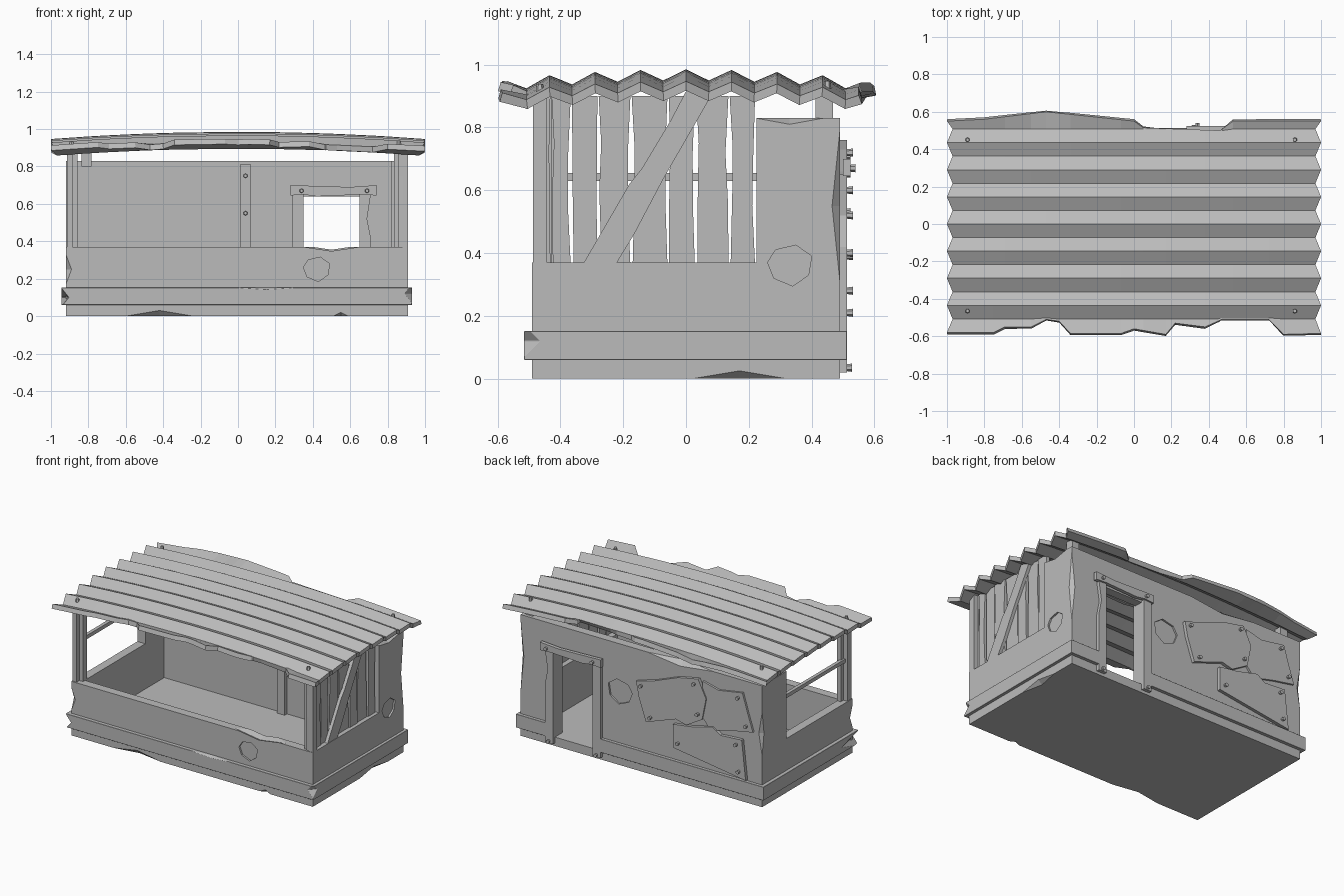
import bpy, bmesh, random
from mathutils import Matrix

random.seed(4)
scene = bpy.context.scene
if "Cube" in bpy.data.objects:
    bpy.data.objects.remove(bpy.data.objects["Cube"])

grey = bpy.data.materials.new("plain_grey")
grey.use_nodes = True
grey.diffuse_color = (0.5, 0.5, 0.5, 1)
grey.node_tree.nodes["Principled BSDF"].inputs["Base Color"].default_value = (0.5, 0.5, 0.5, 1)


def finish(name, bm):
    bmesh.ops.recalc_face_normals(bm, faces=bm.faces)
    mesh = bpy.data.meshes.new(name)
    bm.to_mesh(mesh)
    bm.free()
    mesh.materials.append(grey)
    ob = bpy.data.objects.new(name, mesh)
    scene.collection.objects.link(ob)
    return ob


def box(name, x, y, z):
    """Box from three (low, high) ranges."""
    bm = bmesh.new()
    bmesh.ops.create_cube(bm, size=1)
    for v in bm.verts:
        v.co = [r[0] if c < 0 else r[1] for c, r in zip(v.co, (x, y, z))]
    return finish(name, bm)


def prism(name, pts, axis, lo, hi):
    """Flat outline extruded along an axis (0 = x, 1 = y, 2 = z)."""
    bm = bmesh.new()
    rings = []
    for d in (lo, hi):
        ring = []
        for p in pts:
            co = list(p)
            co.insert(axis, d)
            ring.append(bm.verts.new(co))
        rings.append(ring)
        bm.faces.new(ring)
    n = len(pts)
    for i in range(n):
        j = (i + 1) % n
        bm.faces.new((rings[0][i], rings[0][j], rings[1][j], rings[1][i]))
    return finish(name, bm)


def chip(centre, size):
    """Diamond-shaped cutter for worn edges."""
    bm = bmesh.new()
    bmesh.ops.create_uvsphere(bm, u_segments=4, v_segments=2, radius=1)
    bmesh.ops.transform(bm, verts=bm.verts,
                        matrix=Matrix.Translation(centre) @ Matrix.Diagonal((*size, 1)))
    return finish("chip_cutter", bm)


def bake(ob):
    deps = bpy.context.evaluated_depsgraph_get()
    mesh = bpy.data.meshes.new_from_object(ob.evaluated_get(deps))
    ob.modifiers.clear()
    ob.data = mesh


def cut(ob, cutters):
    for c in cutters:
        m = ob.modifiers.new("cut", "BOOLEAN")
        m.operation = "DIFFERENCE"
        m.solver = "EXACT"
        m.object = c
    bake(ob)
    for c in cutters:
        bpy.data.objects.remove(c)


def bolt(name, centre, axis):
    bm = bmesh.new()
    bmesh.ops.create_cone(bm, cap_ends=True, segments=6, radius1=0.013, radius2=0.01, depth=0.024)
    turn = Matrix.Rotation(1.5708, 4, "X") if axis == 1 else Matrix.Identity(4)
    bmesh.ops.transform(bm, verts=bm.verts, matrix=Matrix.Translation(centre) @ turn)
    return finish(name, bm)


# Main shell with counter opening, doorway, chipped edges and broken plaster
dent = [(-.07, .01), (-.045, .05), (.02, .065), (.07, .03), (.06, -.03), (.01, -.065), (-.05, -.04)]


def dent_at(u, v, s=1):
    return [(u + a * s, v + b * s) for a, b in dent]


shell = box("shell_walls", (-.92, .91), (-.49, .49), (0, .83))
cut(shell, [
    box("room_cutter", (-.86, .82), (-.43, .43), (.06, 2)),
    box("opening_cutter", (-2, 2), (-2, .225), (.37, 2)),
    box("door_cutter", (.35, .65), (.4, .6), (.06, .64)),
    prism("dent_cutter", dent_at(.42, .25), 1, -.6, -.478),
    prism("dent_cutter", dent_at(.155, .5, 1.3), 1, .478, .6),
    prism("dent_cutter", dent_at(.33, .36), 0, .898, 1),
    chip((-.42, -.49, 0), (.18, .03, .03)),
    chip((.55, -.49, 0), (.04, .02, .02)),
    chip((.91, .17, 0), (.03, .15, .025)),
    chip((-.92, -.49, .25), (.03, .03, .08)),
    chip((.91, .49, .55), (.025, .025, .24)),
    chip((-.92, .49, .5), (.025, .02, .15)),
    chip((.5, -.47, .37), (.2, .08, .03)),
    chip((-.3, .49, .83), (.25, .04, .03)),
    chip((.91, .33, .83), (.04, .11, .02)),
])

# Projecting plinth band, open at the doorway
band = box("plinth_band", (-.945, .93), (-.515, .512), (.06, .152))
cut(band, [
    box("room_cutter", (-.87, .85), (-.45, .45), (-1, 1)),
    box("door_cutter", (.29, .71), (.4, .6), (-1, 1)),
    chip((.93, -.515, .12), (.04, .05, .05)),
    chip((-.945, -.515, .1), (.04, .18, .05)),
    chip((.15, -.515, .152), (.15, .02, .01)),
])
bevel = band.modifiers.new("bevel", "BEVEL")
bevel.width = 0.008
bevel.segments = 1
bake(band)

# Door frame on both faces of the back wall
for side, y0, y1, low in (("outer", .488, .512, .02), ("inner", .41, .432, .06)):
    box(side + "_jamb_right", (.29, .35), (y0, y1), (low, .65))
    prism(side + "_jamb_left", [(.65, low), (.71, low), (.71, .42), (.69, .52), (.71, .65), (.65, .65)],
          1, y0, y1)
    out = .012 if side == "outer" else -.012
    prism(side + "_door_header", [(.28, .645), (.35, .65), (.42, .64), (.66, .65), (.74, .645),
                                  (.74, .7), (.6, .69), (.28, .7)], 1, y0 + out, y1 + out)
    yb = .528 if side == "outer" else .394
    for x in (.34, .69):
        bolt(side + "_header_bolt", (x, yb, .67), 1)
for x in (.32, .68):
    bolt("jamb_foot_bolt", (x, .516, .035), 1)

# Inner wall batten
box("wall_batten", (.01, .07), (.405, .432), (.06, .81))
for z in (.55, .75):
    bolt("batten_bolt", (.04, .4, z), 1)

# Patch plates on the back wall
plates = [
    ("upper_patch", .488, .512, [(.02, .62), (-.12, .66), (-.3, .73), (-.45, .76), (-.51, .64), (-.48, .49),
                                 (-.36, .42), (-.28, .44), (-.055, .36), (.0, .52)],
     [(-.02, .6), (-.42, .72), (-.09, .4), (-.45, .52)]),
    ("corner_patch", .488, .504, [(-.48, .75), (-.6, .72), (-.78, .75), (-.82, .62), (-.86, .5),
                                  (-.7, .47), (-.54, .43), (-.46, .52)],
     [(-.75, .71), (-.81, .53)]),
    ("lower_patch", .488, .512, [(-.26, .4), (-.4, .42), (-.56, .46), (-.62, .42), (-.78, .43),
                                 (-.81, .16), (-.26, .24)],
     [(-.3, .28), (-.74, .39), (-.76, .21)]),
]
for name, y0, y1, outline, bolts in plates:
    prism(name, outline, 1, y0, y1)
    for x, z in bolts:
        bolt(name + "_bolt", (x, y1 + .008, z), 1)

# Uneven planks closing the right side
edges = [-.485, -.43, -.365, -.28, -.175, -.057, .03, .137, .222]
for i, (a, b) in enumerate(zip(edges, edges[1:])):
    def gap():
        return random.uniform(.002, .012)
    x = .855 + .006 * (i % 2)
    prism("side_plank", [(a + gap(), .36), (b - .002, .36), (b - gap(), .55), (b - gap(), .72),
                         (b - .002, .9), (a + .002, .9), (a + gap(), .75), (a + gap(), .6)],
          0, x, x + .025)
prism("diagonal_brace", [(-.325, .37), (-.22, .37), (-.165, .46), (-.07, .64), (.08, .9),
                         (.0, .915), (-.05, .82), (-.14, .67), (-.18, .62)], 0, .885, .907)

# Corner posts, back roof props and left rail
for name, x, y in (("left_post_outer", -.9, -.46), ("left_post_inner", -.872, -.43),
                   ("right_post_outer", .895, -.465), ("right_post_inner", .85, -.45)):
    box(name, (x - .015, x + .015), (y - .022, y + .022), (.36, .9))
for x in (-.81, .86):
    box("back_roof_prop", (x - .027, x + .027), (.412, .468), (.8, .9))
box("left_rail", (-.9, -.876), (-.45, .23), (.63, .655))

# Corrugated roof with torn front and back edges
front = [(-1, -.58), (-.75, -.58), (-.69, -.55), (-.55, -.55), (-.47, -.51), (-.4, -.52), (-.34, -.585),
         (-.07, -.585), (.0, -.56), (.17, -.59), (.22, -.53), (.38, -.55), (.47, -.51), (.72, -.51),
         (.8, -.59), (1, -.585)]
back = [(-1, .55), (-.8, .56), (-.47, .6), (0, .55), (.05, .515), (.46, .5), (.53, .55), (1, .55)]


def interp(table, x):
    for (xa, ya), (xb, yb) in zip(table, table[1:]):
        if x <= xb:
            return ya + (yb - ya) * (x - xa) / (xb - xa)


def roof_height(x, y):
    wave = abs((y / .145 + .5) % 1 - .5) * 2
    return .985 - .038 * x * x - .1 * y * y - .035 * wave


columns = sorted({p[0] for p in front + back})
bm = bmesh.new()
grid = []
for x in columns:
    f, b = interp(front, x), interp(back, x)
    ys = [f, max(-.508, f + .008)] + [.0725 * k for k in range(-6, 7)] + [min(.508, b - .008), b]
    line = []
    for k, y in enumerate(ys):
        xe = x * (1 - .03 * (k % 2)) if abs(x) == 1 else x
        line.append(bm.verts.new((xe, y, roof_height(xe, y))))
    grid.append(line)
for p, q in zip(grid, grid[1:]):
    for k in range(len(p) - 1):
        bm.faces.new((p[k], q[k], q[k + 1], p[k + 1]))
roof = finish("corrugated_roof", bm)
if roof.data.polygons[0].normal.z < 0:
    roof.data.flip_normals()
solid = roof.modifiers.new("thickness", "SOLIDIFY")
solid.thickness = 0.03
solid.offset = -1
bake(roof)
for x in (-.89, .86):
    for y in (-.465, .45):
        bolt("roof_bolt", (x, y, roof_height(x, y) + .006), 2)
